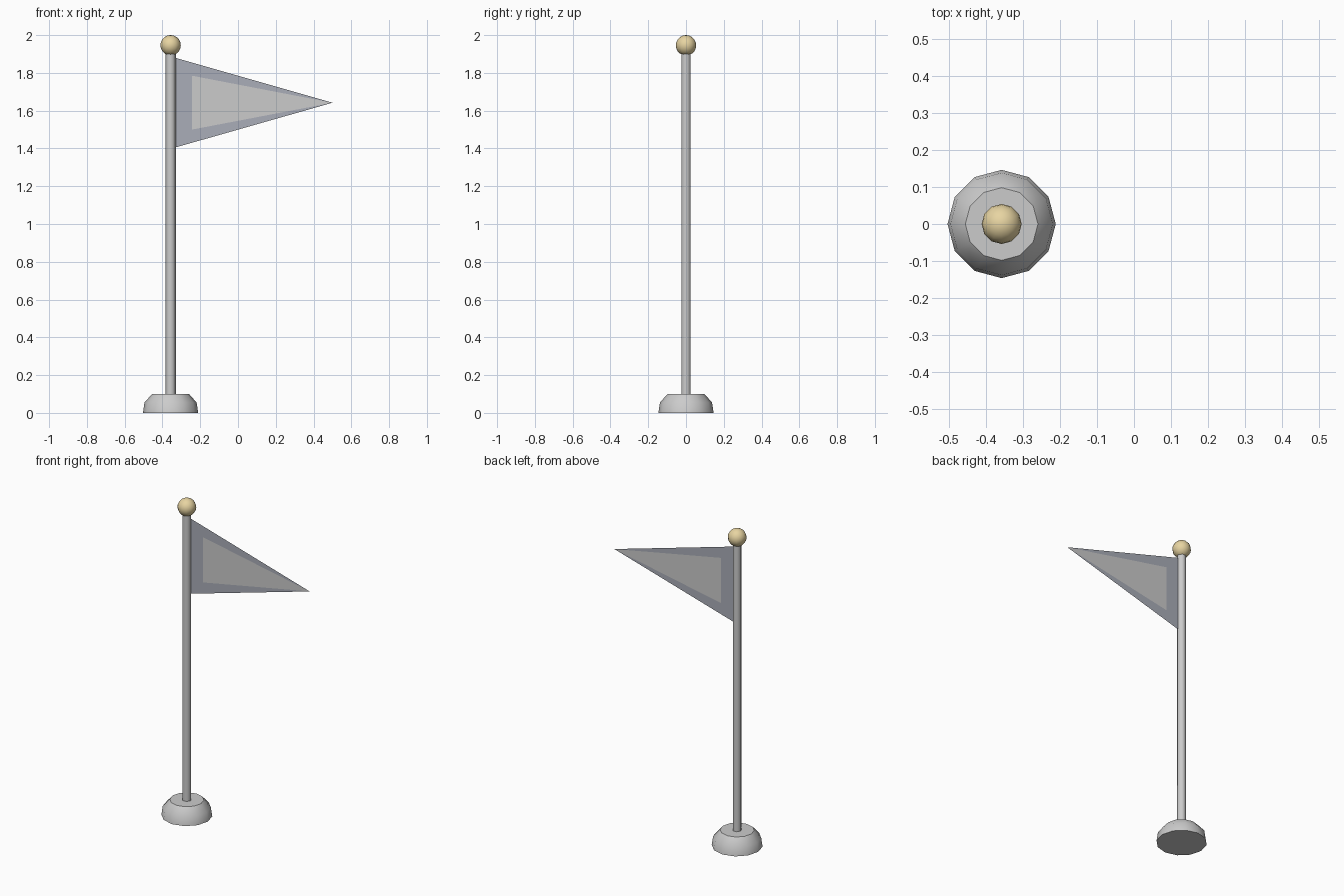
import bpy, bmesh
from math import cos, sin, pi, radians

if "Cube" in bpy.data.objects:
    bpy.data.objects.remove(bpy.data.objects["Cube"])

POLE_X = -0.357


def material(name, rgb):
    m = bpy.data.materials.new(name)
    m.diffuse_color = (*rgb, 1)
    m.use_nodes = True
    m.node_tree.nodes["Principled BSDF"].inputs["Base Color"].default_value = m.diffuse_color
    return m


def finish(name, bm, mats=(), smooth=None):
    me = bpy.data.meshes.new(name)
    bm.to_mesh(me)
    bm.free()
    for m in mats:
        me.materials.append(m)
    ob = bpy.data.objects.new(name, me)
    bpy.context.collection.objects.link(ob)
    if smooth:
        bpy.ops.object.select_all(action='DESELECT')
        ob.select_set(True)
        bpy.context.view_layer.objects.active = ob
        bpy.ops.object.shade_smooth_by_angle(angle=radians(smooth))
    return ob


def lathe(name, profile, sides, smooth):
    """Stack rings of (radius, z) around the pole axis and cap both ends."""
    bm = bmesh.new()
    rings = [[bm.verts.new((POLE_X + r * cos(2 * pi * i / sides),
                            r * sin(2 * pi * i / sides), z))
              for i in range(sides)] for r, z in profile]
    for lo, hi in zip(rings, rings[1:]):
        for i in range(sides):
            j = (i + 1) % sides
            bm.faces.new((lo[i], lo[j], hi[j], hi[i]))
    bm.faces.new(rings[0][::-1])
    bm.faces.new(rings[-1])
    return finish(name, bm, smooth=smooth)


# Rounded foot and slim hexagonal pole
lathe("base", [(0.146, 0), (0.138, 0.055), (0.098, 0.1)], 12, 40)
lathe("pole", [(0.0275, 0.09), (0.0275, 1.91)], 6, 65)

# Brass ball on top
bm = bmesh.new()
bmesh.ops.create_uvsphere(bm, u_segments=12, v_segments=10, radius=0.054)
bmesh.ops.translate(bm, verts=bm.verts, vec=(POLE_X, 0, 1.946))
finish("finial_ball", bm, [material("brass", (0.8, 0.66, 0.36))], 60)

# Paper-thin pennant: dark border around a light inner triangle
bm = bmesh.new()
top, bottom, tip, in_top, in_bottom = [
    bm.verts.new((x, 0, z)) for x, z in
    [(-0.332, 1.88), (-0.332, 1.405), (0.5, 1.642), (-0.243, 1.785), (-0.243, 1.5)]]
for corners in [(top, bottom, in_bottom, in_top), (top, in_top, tip), (bottom, tip, in_bottom)]:
    bm.faces.new(corners)
bm.faces.new((in_top, in_bottom, tip)).material_index = 1
finish("pennant", bm, [material("border_cloth", (0.4, 0.42, 0.48)),
                       material("inner_cloth", (0.66, 0.66, 0.66))])
